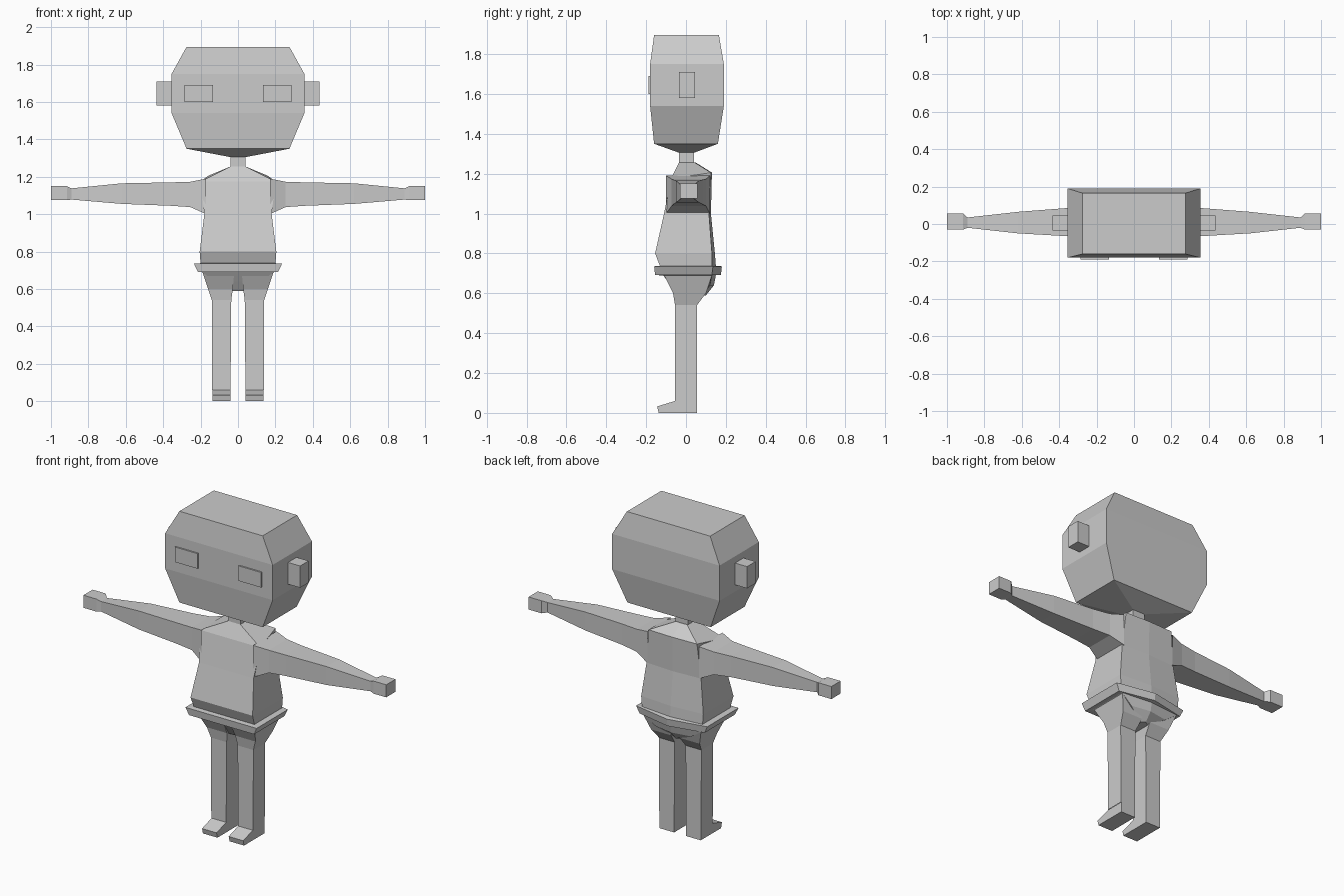
import bpy, bmesh

if "Cube" in bpy.data.objects:
    bpy.data.objects.remove(bpy.data.objects["Cube"])

grey = bpy.data.materials.new("plain grey")
grey.diffuse_color = (0.6, 0.6, 0.6, 1)
grey.use_nodes = True
grey.node_tree.nodes["Principled BSDF"].inputs["Base Color"].default_value = grey.diffuse_color


def loft(name, rings, mirror=False, start=True, end=True):
    """Skin matching rings of points; optionally mirror across x."""
    bm = bmesh.new()
    loops = [[bm.verts.new(p) for p in ring] for ring in rings]
    for a, b in zip(loops, loops[1:]):
        for i in range(len(a)):
            j = (i + 1) % len(a)
            bm.faces.new((a[i], a[j], b[j], b[i]))
    caps = []
    for loop in (loops[0], loops[-1]):
        caps.append(bm.faces.new(loop))
    bmesh.ops.recalc_face_normals(bm, faces=bm.faces[:])
    hidden = [f for f, keep in zip(caps, (start, end)) if not keep]
    if hidden:
        bmesh.ops.delete(bm, geom=hidden, context='FACES_ONLY')
    me = bpy.data.meshes.new(name)
    bm.to_mesh(me)
    bm.free()
    me.materials.append(grey)
    ob = bpy.data.objects.new(name, me)
    bpy.context.collection.objects.link(ob)
    if mirror:
        ob.modifiers.new("mirror", 'MIRROR').use_mirror_merge = False
    return ob


def flat(z, x0, x1, y0, y1):
    """Horizontal rectangle."""
    return [(x0, y0, z), (x1, y0, z), (x1, y1, z), (x0, y1, z)]


def upright(x, y0, y1, z0, z1):
    """Rectangle facing along x."""
    return [(x, y0, z0), (x, y1, z0), (x, y1, z1), (x, y0, z1)]


def body(hx, front, side_back, mid_back, z, zb=None, hb=None):
    """Five-sided body section with a ridge down the back."""
    zb = z if zb is None else zb
    hb = hx if hb is None else hb
    return [(-hx, front, z), (hx, front, z), (hb, side_back, zb),
            (0, mid_back, zb), (-hb, side_back, zb)]


# Head with bevelled crown and jaw, tapering to the neck
loft("head", [flat(z, -hx, hx, y0, y1) for z, hx, y0, y1 in (
    (1.305, .04, -.035, .04), (1.35, .275, -.16, .16), (1.54, .355, -.18, .19),
    (1.75, .355, -.18, .19), (1.895, .275, -.16, .165))], start=False)
loft("neck", [flat(1.25, -.04, .04, -.035, .04),
              flat(1.31, -.04, .04, -.035, .04)], start=False, end=False)

# Ears and eye plates
loft("ears", [upright(.353, -.035, .045, 1.58, 1.71),
              upright(.435, -.035, .045, 1.58, 1.71)], mirror=True, start=False)
loft("eyes", [upright(.135, -.189, -.18, 1.6, 1.69),
              upright(.285, -.189, -.18, 1.6, 1.69)], mirror=True)

# Torso
loft("torso", [
    body(.2, -.13, .13, .15, .735),
    body(.205, -.155, .13, .145, .8),
    body(.18, -.11, .115, .125, 1.0),
    body(.2, -.075, .125, .13, 1.175, 1.205, .16),
    body(.04, -.035, .045, .05, 1.255)], start=False)

# Flared hem around the waist
loft("hem", [
    body(.2, -.13, .12, .14, .69),
    body(.215, -.155, .13, .175, .692),
    body(.235, -.16, .135, .18, .735),
    body(.2, -.13, .13, .15, .738)])

# Hips
loft("hips", [
    body(.03, -.045, .08, .1, .59),
    body(.12, -.08, .12, .14, .64),
    body(.195, -.115, .13, .15, .692)], end=False)

# Arms with shoulder flare, wrist and blocky hand
loft("arms", [upright(*r) for r in (
    (.17, -.1, .12, 1.0, 1.19), (.255, -.072, .1, 1.038, 1.173),
    (.36, -.065, .085, 1.045, 1.17), (.62, -.05, .065, 1.055, 1.165),
    (.89, -.02, .035, 1.078, 1.138), (.915, -.03, .057, 1.075, 1.15),
    (1.0, -.03, .057, 1.075, 1.15))], mirror=True, start=False)

# Thighs and straight legs
loft("legs", [flat(*r) for r in (
    (.06, .04, .138, -.055, .055), (.54, .036, .14, -.055, .055),
    (.6, .028, .16, -.065, .1), (.69, .02, .19, -.11, .13))],
    mirror=True, start=False, end=False)

# Feet with sloped toes
side = [(.055, 0), (-.137, 0), (-.145, .032), (-.055, .06), (.055, .06)]
loft("feet", [[(x, y, z) for y, z in side] for x in (.04, .136)], mirror=True)
